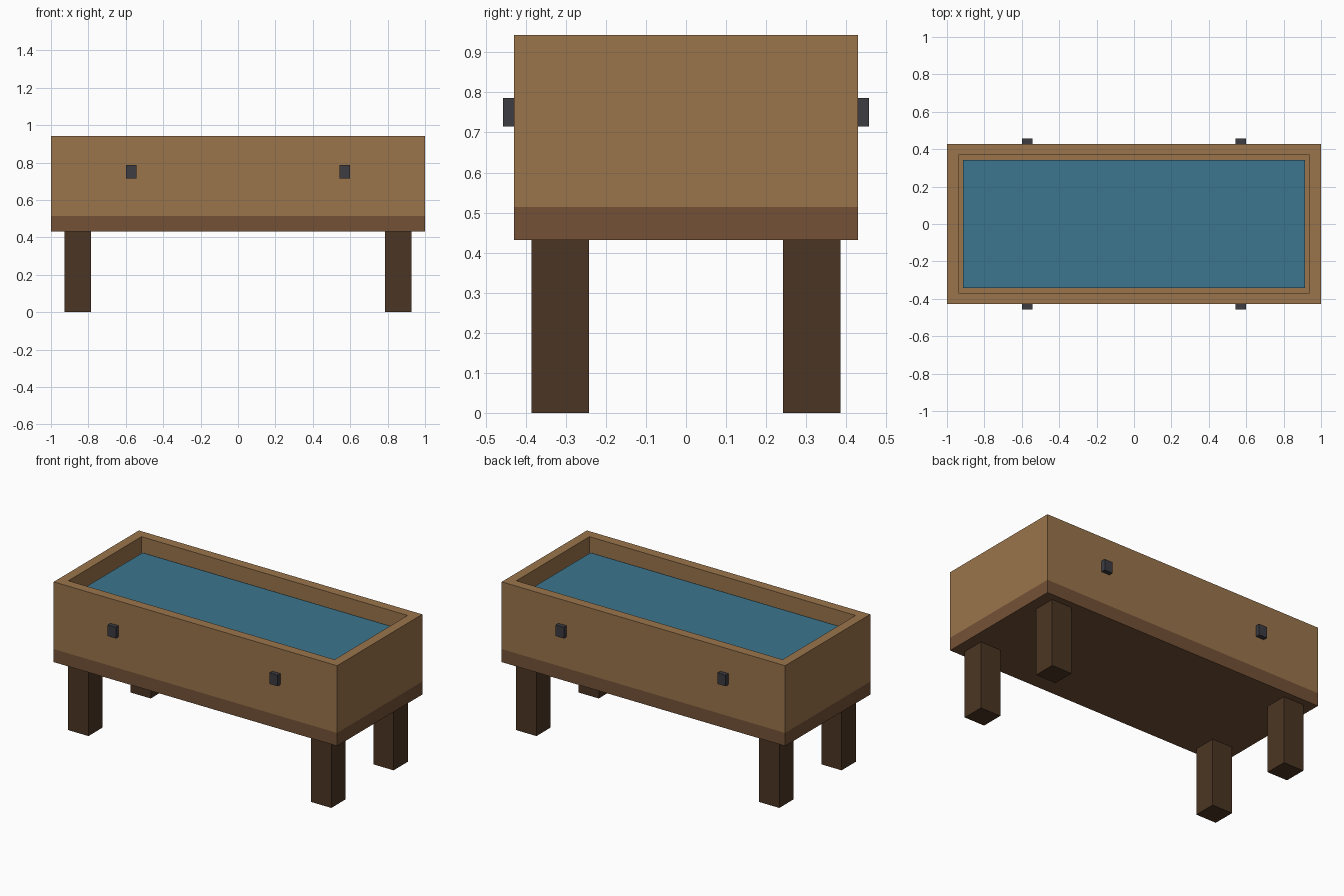
import bpy
import bmesh
from mathutils import Vector

if "Cube" in bpy.data.objects:
    bpy.data.objects.remove(bpy.data.objects["Cube"], do_unlink=True)


def material(name, rgb):
    m = bpy.data.materials.new(name)
    m.use_nodes = True
    m.diffuse_color = (*rgb, 1)
    bsdf = m.node_tree.nodes["Principled BSDF"]
    bsdf.inputs["Base Color"].default_value = (*rgb, 1)
    bsdf.inputs["Roughness"].default_value = 0.8
    return m


wood = material("warm wood", (0.323, 0.176, 0.072))
base_wood = material("brown base wood", (0.175, 0.083, 0.037))
leg_wood = material("dark leg wood", (0.071, 0.036, 0.017))
water_blue = material("water blue", (0.045, 0.178, 0.275))
metal = material("dark metal", (0.045, 0.045, 0.054))


def box(name, low, high, mat, rim=0):
    """Box between two corners; a rim hollows it from the top to an open frame."""
    low, high = Vector(low), Vector(high)
    bm = bmesh.new()
    bmesh.ops.create_cube(bm, size=1)
    bmesh.ops.scale(bm, vec=high - low, verts=bm.verts)
    bmesh.ops.translate(bm, vec=(low + high) / 2, verts=bm.verts)
    if rim:
        bm.normal_update()
        top = max(bm.faces, key=lambda f: f.calc_center_median().z)
        bmesh.ops.inset_region(bm, faces=[top], thickness=rim)
        # Push the inset floor straight down, leaving vertical inner walls
        result = bmesh.ops.extrude_face_region(bm, geom=[top])
        for v in result["geom"]:
            if isinstance(v, bmesh.types.BMVert):
                v.co.z = low.z + 0.01
        if top.is_valid:
            bmesh.ops.delete(bm, geom=[top], context="FACES_ONLY")
        bmesh.ops.recalc_face_normals(bm, faces=bm.faces)
    mesh = bpy.data.meshes.new(name)
    bm.to_mesh(mesh)
    bm.free()
    mesh.materials.append(mat)
    obj = bpy.data.objects.new(name, mesh)
    bpy.context.collection.objects.link(obj)
    return obj


leg_top, base_top, rim_top, water_top = 0.431, 0.514, 0.943, 0.857
half_x, half_y, wall = 1.0, 0.429, 0.086

# Trough body
box("base", (-half_x, -half_y, leg_top), (half_x, half_y, base_top), base_wood)
box("trough_walls", (-half_x, -half_y, base_top), (half_x, half_y, rim_top), wood, rim=wall)
box("water", (wall - half_x, wall - half_y, base_top + 0.02),
    (half_x - wall, half_y - wall, water_top), water_blue)

# Four legs and four side brackets
for sx, side in ((1, "left"), (-1, "right")):
    for sy, end in ((-1, "front"), (1, "back")):
        x, y = sx * 0.857, sy * 0.314
        box(f"{end}_{side}_leg", (x - 0.0715, y - 0.0715, 0),
            (x + 0.0715, y + 0.0715, leg_top), leg_wood)
        x, y = sx * 0.571, sy * 0.4285
        box(f"{end}_{side}_bracket", (x - 0.0285, y - 0.0285, 0.715),
            (x + 0.0285, y + 0.0285, 0.786), metal)
